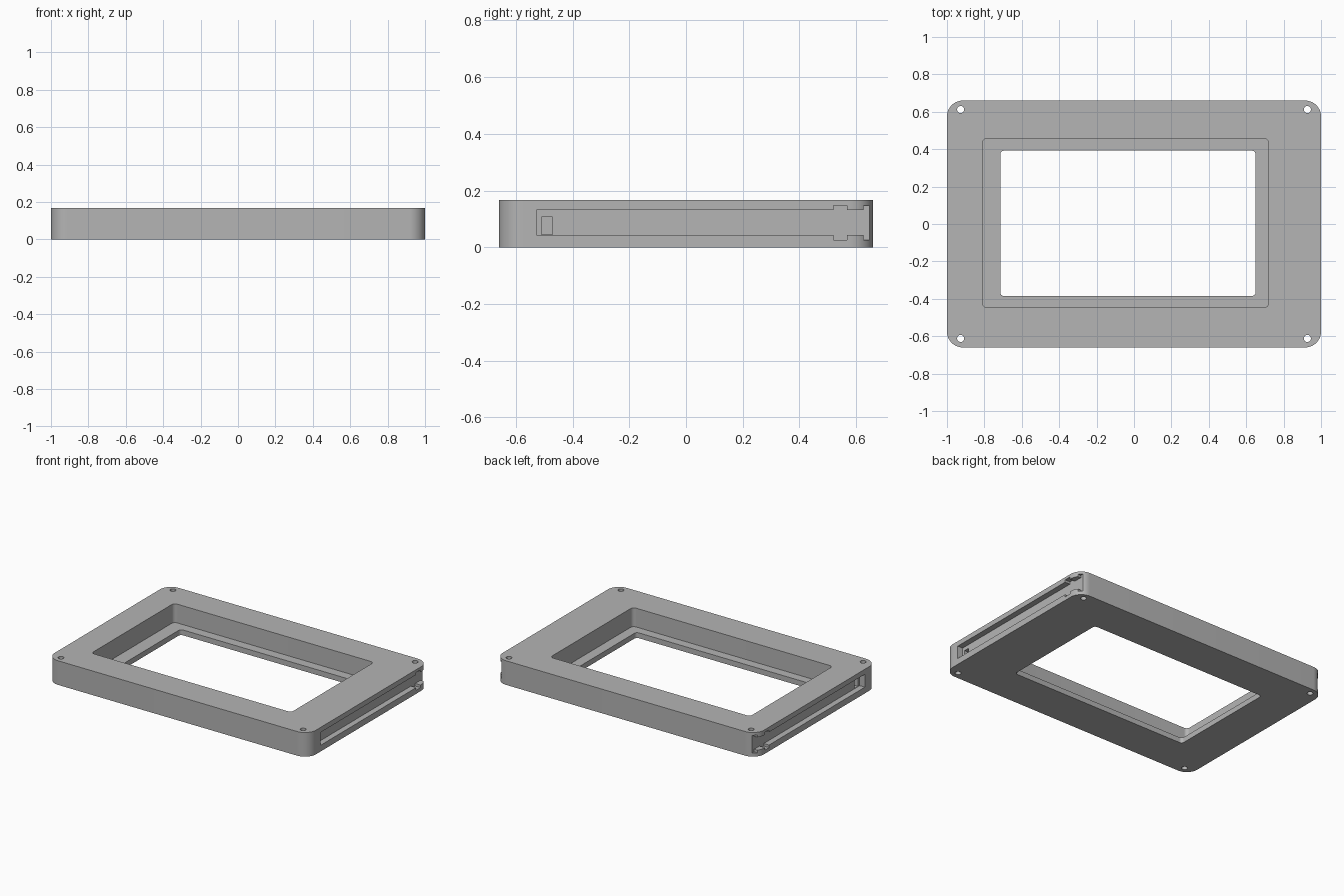
import bpy, bmesh, math
from mathutils import Vector

cube = bpy.data.objects.get("Cube")
if cube:
    bpy.data.objects.remove(cube, do_unlink=True)

grey = bpy.data.materials.new("plain grey")
grey.use_nodes = True
colour = (0.46, 0.46, 0.46, 1)
grey.diffuse_color = colour
grey.node_tree.nodes["Principled BSDF"].inputs["Base Color"].default_value = colour

HEIGHT = 0.167


def prism(name, points, offset):
    """Extrude a closed 3D outline along an offset vector."""
    bm = bmesh.new()
    face = bm.faces.new([bm.verts.new(p) for p in points])
    extruded = bmesh.ops.extrude_face_region(bm, geom=[face])["geom"]
    verts = [v for v in extruded if isinstance(v, bmesh.types.BMVert)]
    bmesh.ops.translate(bm, verts=verts, vec=offset)
    bmesh.ops.recalc_face_normals(bm, faces=bm.faces)
    mesh = bpy.data.meshes.new(name)
    bm.to_mesh(mesh)
    bm.free()
    mesh.materials.append(grey)
    obj = bpy.data.objects.new(name, mesh)
    bpy.context.collection.objects.link(obj)
    return obj


def rounded_block(name, x0, x1, y0, y1, z0, z1, radius, steps=10):
    """Upright block with rounded vertical corners."""
    centres = [(x1 - radius, y1 - radius), (x0 + radius, y1 - radius),
               (x0 + radius, y0 + radius), (x1 - radius, y0 + radius)]
    points = []
    for quarter, (cx, cy) in enumerate(centres):
        for i in range(steps + 1):
            a = math.pi / 2 * (quarter + i / steps)
            points.append((cx + radius * math.cos(a), cy + radius * math.sin(a), z0))
    return prism(name, points, Vector((0, 0, z1 - z0)))


def cylinder(name, x, y, radius, sides=24):
    angles = [math.tau * i / sides for i in range(sides)]
    points = [(x + radius * math.cos(a), y + radius * math.sin(a), -0.1) for a in angles]
    return prism(name, points, Vector((0, 0, 0.4)))


frame = rounded_block("frame", -1, 1, -0.66, 0.66, 0, HEIGHT, 0.085, 14)

# Stepped pocket and window
cutters = [
    rounded_block("pocket_cutter", -0.81, 0.72, -0.447, 0.457, 0.037, 0.3, 0.025),
    rounded_block("window_cutter", -0.715, 0.65, -0.385, 0.392, -0.1, 0.1, 0.02),
]

# Corner screw holes
for sx in (-1, 1):
    for sy in (-1, 1):
        cutters.append(cylinder("screw_hole_cutter", sx * 0.927, sy * 0.612, 0.019))

# Side slots, open at the back, with widened notches and a small port
LOW, HIGH, NOTCH_LOW, NOTCH_HIGH = 0.043, 0.132, 0.025, 0.148
upper = [(-0.528, HIGH), (0.52, HIGH), (0.52, NOTCH_HIGH), (0.567, NOTCH_HIGH),
         (0.567, HIGH), (0.625, HIGH), (0.625, NOTCH_HIGH), (0.75, NOTCH_HIGH)]
flip = {HIGH: LOW, NOTCH_HIGH: NOTCH_LOW}
slot_outline = upper + [(y, flip[z]) for y, z in reversed(upper)]
port_outline = [(-0.51, 0.045), (-0.47, 0.045), (-0.47, 0.106), (-0.51, 0.106)]
for s in (-1, 1):
    for name, outline, depth in (("slot_cutter", slot_outline, 0.04),
                                 ("port_cutter", port_outline, 0.09)):
        points = [(s * (1 - depth), y, z) for y, z in outline]
        cutters.append(prism(name, points, Vector((s * (depth + 0.1), 0, 0))))

# Cut everything, then bake the result
for cutter in cutters:
    mod = frame.modifiers.new(cutter.name, "BOOLEAN")
    mod.operation = "DIFFERENCE"
    mod.solver = "EXACT"
    mod.object = cutter
bpy.context.view_layer.update()
evaluated = frame.evaluated_get(bpy.context.evaluated_depsgraph_get())
baked = bpy.data.meshes.new_from_object(evaluated)
frame.modifiers.clear()
frame.data = baked
for cutter in cutters:
    bpy.data.objects.remove(cutter, do_unlink=True)

bpy.ops.object.select_all(action="DESELECT")
frame.select_set(True)
bpy.context.view_layer.objects.active = frame
bpy.ops.object.shade_smooth_by_angle(angle=math.radians(30))
